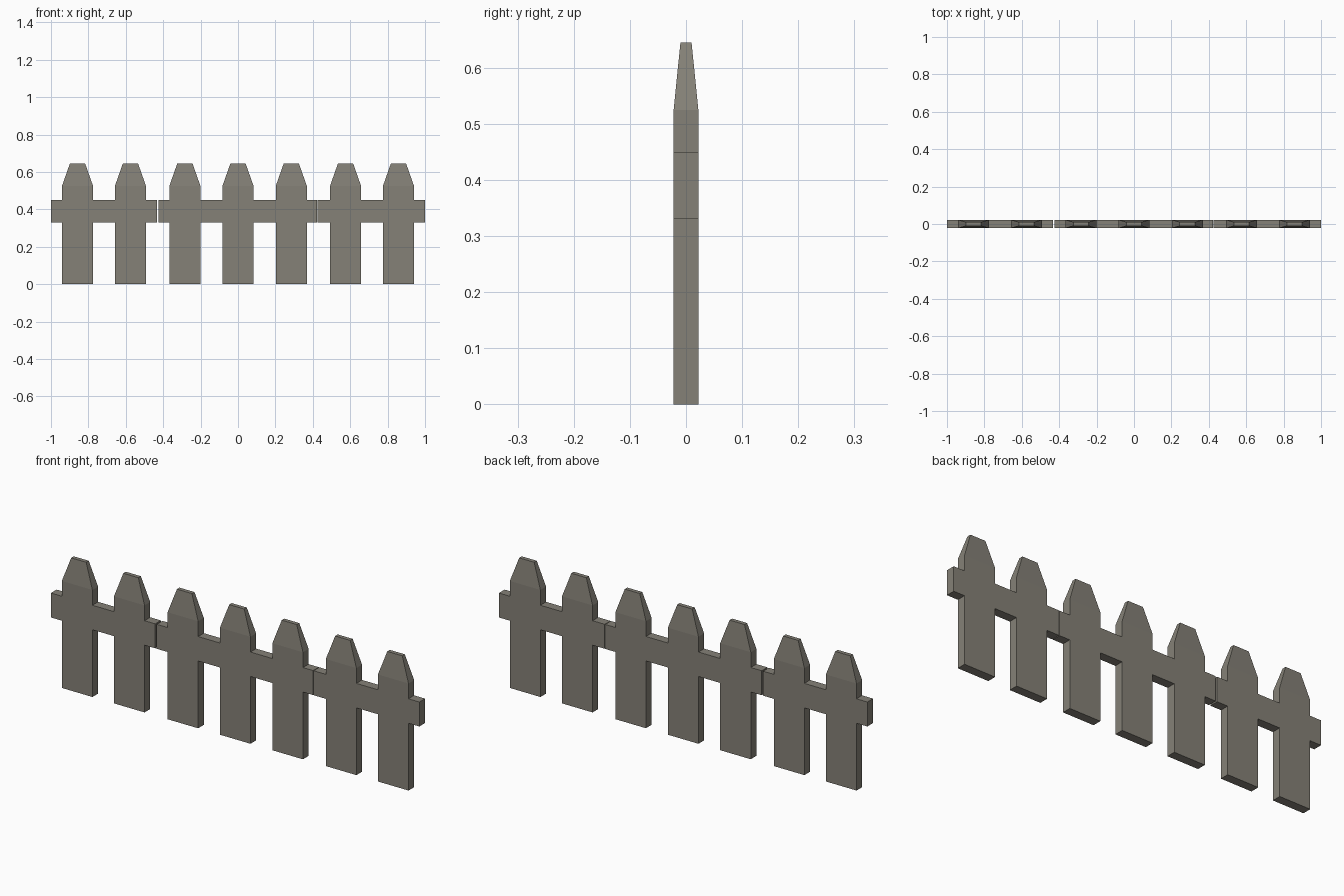
import bpy, bmesh
from mathutils import Vector

if "Cube" in bpy.data.objects:
    bpy.data.objects.remove(bpy.data.objects["Cube"])

HALF_DEPTH = 0.022
RAIL_LOW, RAIL_HIGH = 0.33, 0.45
SHOULDER, TIP = 0.525, 0.645
HALF_WIDTH = 0.083

wood = bpy.data.materials.new("weathered grey wood")
wood.diffuse_color = (0.235, 0.22, 0.185, 1)
wood.use_nodes = True
wood.node_tree.nodes["Principled BSDF"].inputs["Base Color"].default_value = wood.diffuse_color


def fence_section(name, left, right, centres):
    """Rail and pickets cut from one board, with tapered picket tips."""
    # Silhouette: along the bottom left to right, back along the top
    bottom, top = [(left, RAIL_LOW)], [(left, RAIL_HIGH)]
    for c in centres:
        a, b = c - HALF_WIDTH, c + HALF_WIDTH
        bottom += [(a, RAIL_LOW), (a, 0), (b, 0), (b, RAIL_LOW)]
        top += [(a, RAIL_HIGH), (a, SHOULDER), (b, SHOULDER), (b, RAIL_HIGH)]
    outline = bottom + [(right, RAIL_LOW), (right, RAIL_HIGH)] + top[::-1]

    bm = bmesh.new()
    face = bm.faces.new([bm.verts.new((x, -HALF_DEPTH, z)) for x, z in outline])
    ext = bmesh.ops.extrude_face_region(bm, geom=[face])
    moved = [v for v in ext["geom"] if isinstance(v, bmesh.types.BMVert)]
    bmesh.ops.translate(bm, verts=moved, vec=(0, 2 * HALF_DEPTH, 0))
    if face.is_valid and len(bm.faces) < len(outline) + 2:
        bm.faces.new([bm.verts.new(v.co) for v in face.verts])
    bmesh.ops.remove_doubles(bm, verts=bm.verts[:], dist=1e-5)

    # Raise and narrow each shoulder face into a tapered tip
    shoulders = [f for f in bm.faces
                 if all(abs(v.co.z - SHOULDER) < 1e-4 for v in f.verts)]
    for f in shoulders:
        cx = f.calc_center_median().x
        tip = bmesh.ops.extrude_discrete_faces(bm, faces=[f])["faces"][0]
        for v in tip.verts:
            v.co = Vector((cx + (v.co.x - cx) * 0.49, v.co.y * 0.45, TIP))

    bmesh.ops.recalc_face_normals(bm, faces=bm.faces[:])
    mesh = bpy.data.meshes.new(name)
    bm.to_mesh(mesh)
    bm.free()
    mesh.materials.append(wood)
    bpy.context.collection.objects.link(bpy.data.objects.new(name, mesh))


# Three sections with narrow gaps between them
fence_section("left_fence_section", -1.0, -0.434, (-0.858, -0.575))
fence_section("middle_fence_section", -0.426, 0.423, (-0.284, 0.0, 0.285))
fence_section("right_fence_section", 0.426, 1.0, (0.575, 0.858))
